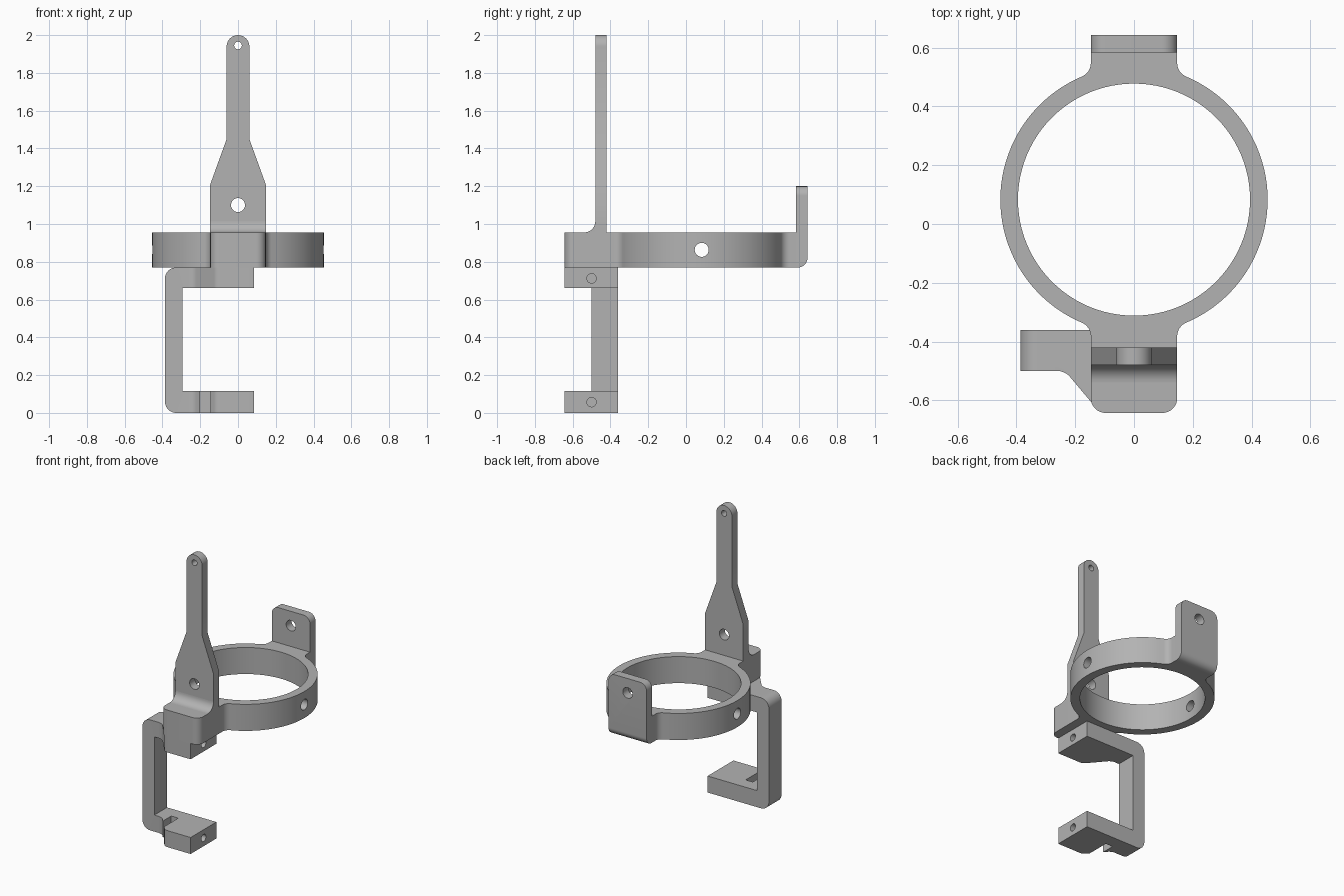
import bpy, bmesh
from math import sin, cos, pi, atan2, sqrt, radians
from mathutils import Vector

old = bpy.data.objects.get("Cube")
if old:
    bpy.data.objects.remove(old, do_unlink=True)

grey = bpy.data.materials.new("light grey")
grey.use_nodes = True
colour = (0.45, 0.45, 0.45, 1)
grey.diffuse_color = colour
grey.node_tree.nodes["Principled BSDF"].inputs["Base Color"].default_value = colour


def arc(cx, cy, r, start, end, steps=10):
    return [(cx + r * cos(start + (end - start) * i / steps),
             cy + r * sin(start + (end - start) * i / steps)) for i in range(steps + 1)]


def rounded(corners, steps=8):
    """Polygon from (x, y, radius) corners; a zero radius stays sharp."""
    out = []
    for i, (x, y, r) in enumerate(corners):
        p = Vector((x, y))
        if r == 0:
            out.append((x, y))
            continue
        u = (Vector(corners[i - 1][:2]) - p).normalized()
        v = (Vector(corners[(i + 1) % len(corners)][:2]) - p).normalized()
        half = u.angle(v) / 2
        centre = p + (u + v).normalized() * r / sin(half)
        a = p + u * r / (sin(half) / cos(half)) - centre
        b = p + v * r / (sin(half) / cos(half)) - centre
        for k in range(steps + 1):
            d = a.lerp(b, k / steps).normalized() * r
            out.append(tuple(centre + d))
    return out


def prism(name, points, axis, lo, hi):
    """Extrude a flat outline along an axis."""
    place = {"X": lambda a, b, t: (t, a, b),
             "Y": lambda a, b, t: (a, t, b),
             "Z": lambda a, b, t: (a, b, t)}[axis]
    bm = bmesh.new()
    low = [bm.verts.new(place(a, b, lo)) for a, b in points]
    high = [bm.verts.new(place(a, b, hi)) for a, b in points]
    n = len(points)
    bm.faces.new(low)
    bm.faces.new(high)
    for i in range(n):
        j = (i + 1) % n
        bm.faces.new((low[i], low[j], high[j], high[i]))
    bmesh.ops.recalc_face_normals(bm, faces=bm.faces)
    mesh = bpy.data.meshes.new(name)
    bm.to_mesh(mesh)
    bm.free()
    mesh.materials.append(grey)
    obj = bpy.data.objects.new(name, mesh)
    bpy.context.collection.objects.link(obj)
    return obj


def select(obj):
    bpy.ops.object.select_all(action="DESELECT")
    obj.select_set(True)
    bpy.context.view_layer.objects.active = obj


def combine(obj, tool, operation="DIFFERENCE"):
    select(obj)
    mod = obj.modifiers.new("cut", "BOOLEAN")
    mod.operation = operation
    mod.solver = "EXACT"
    mod.object = tool
    bpy.ops.object.modifier_apply(modifier=mod.name)
    bpy.data.objects.remove(tool, do_unlink=True)


def drill(obj, axis, a, b, r, lo, hi, steps=32):
    combine(obj, prism("drill", arc(a, b, r, 0, 2 * pi, steps)[:-1], axis, lo, hi))


# Shared sizes
W = 0.147                      # half width of lugs and plates
RING_Y, OUTER, INNER = 0.083, 0.455, 0.395
BASE, TOP = 0.77, 0.955        # ring height range
FRONT, BACK = -0.643, 0.643
HOLE = 0.037

# Ring with front and back lugs, blended by fillets
r = 0.05
cx = W + r
dy = sqrt((OUTER + r) ** 2 - cx ** 2)
a = atan2(dy, cx)
side = (arc(W - r, FRONT + r, r, -pi / 2, 0)
        + arc(cx, RING_Y - dy, r, pi, pi - a)
        + arc(0, RING_Y, OUTER, -a, a, 40)[1:-1]
        + arc(cx, RING_Y + dy, r, pi + a, pi)
        + [(W, BACK - 0.06)])
ring = prism("ring_body", side + [(-x, y) for x, y in reversed(side)], "Z", BASE, TOP)
drill(ring, "Z", 0, RING_Y, INNER, BASE - 0.1, TOP + 0.1, 96)
drill(ring, "X", RING_Y, 0.863, HOLE, -0.6, 0.6)

# Tall front mast with a rounded tip and two holes
half = [(W, TOP), (W, 1.21), (0.06, 1.45)]
mast = prism("front_mast", half + arc(0, 1.94, 0.06, 0, pi, 24)
             + [(-x, z) for x, z in reversed(half)], "Y", -0.48, -0.42)
drill(mast, "Y", 0, 1.10, HOLE, -0.6, -0.3)
drill(mast, "Y", 0, 1.945, 0.02, -0.6, -0.3)

# Concave fillet at the foot of the mast
fillet = prism("mast_fillet", [(-0.48, TOP)] + arc(-0.54, TOP + 0.06, 0.06, 0, -pi / 2),
               "X", -W, W)

# Back tab with rounded upper corners and a rounded lower back edge
tab = prism("back_tab", rounded([(-W, BASE, 0), (W, BASE, 0), (W, 1.2, 0.05), (-W, 1.2, 0.05)]),
            "Y", BACK - 0.06, BACK)
bm = bmesh.new()
bm.from_mesh(tab.data)
edge = [e for e in bm.edges
        if all(v.co.z < BASE + 0.01 and v.co.y > BACK - 0.01 for v in e.verts)]
bmesh.ops.bevel(bm, geom=edge, offset=0.05, segments=8, profile=0.5, affect="EDGES")
bm.to_mesh(tab.data)
bm.free()
drill(tab, "Y", 0, 1.10, HOLE, 0.5, 0.8)

# C-shaped clamp: side profile trimmed by its plan outline
LEFT, END = -0.387, 0.085
clamp = prism("clamp", rounded([(LEFT, 0, 0.06), (END, 0, 0), (END, 0.115, 0),
                                (-0.295, 0.115, 0), (-0.295, 0.66, 0), (END, 0.66, 0),
                                (END, BASE, 0), (LEFT, BASE, 0.06)]), "Y", -0.8, -0.2)
plan = rounded([(LEFT, -0.36, 0), (LEFT, -0.5, 0), (-0.235, -0.5, 0.06),
                (-0.115, FRONT, 0.05), (END, FRONT, 0), (END, -0.36, 0)])
combine(clamp, prism("plan", plan, "Z", -0.1, 0.9), "INTERSECT")

# Nut slot in the lower jaw and screw holes in both jaw ends
combine(clamp, prism("slot", [(-0.2, -0.7), (-0.145, -0.7), (-0.145, -0.45), (-0.2, -0.45)],
                     "Z", -0.1, 0.2))
for z in (0.057, 0.712):
    drill(clamp, "X", -0.5, z, 0.025, -0.17, 0.2, 24)

for obj in (ring, mast, fillet, tab, clamp):
    select(obj)
    bpy.ops.object.shade_smooth_by_angle(angle=radians(30))
